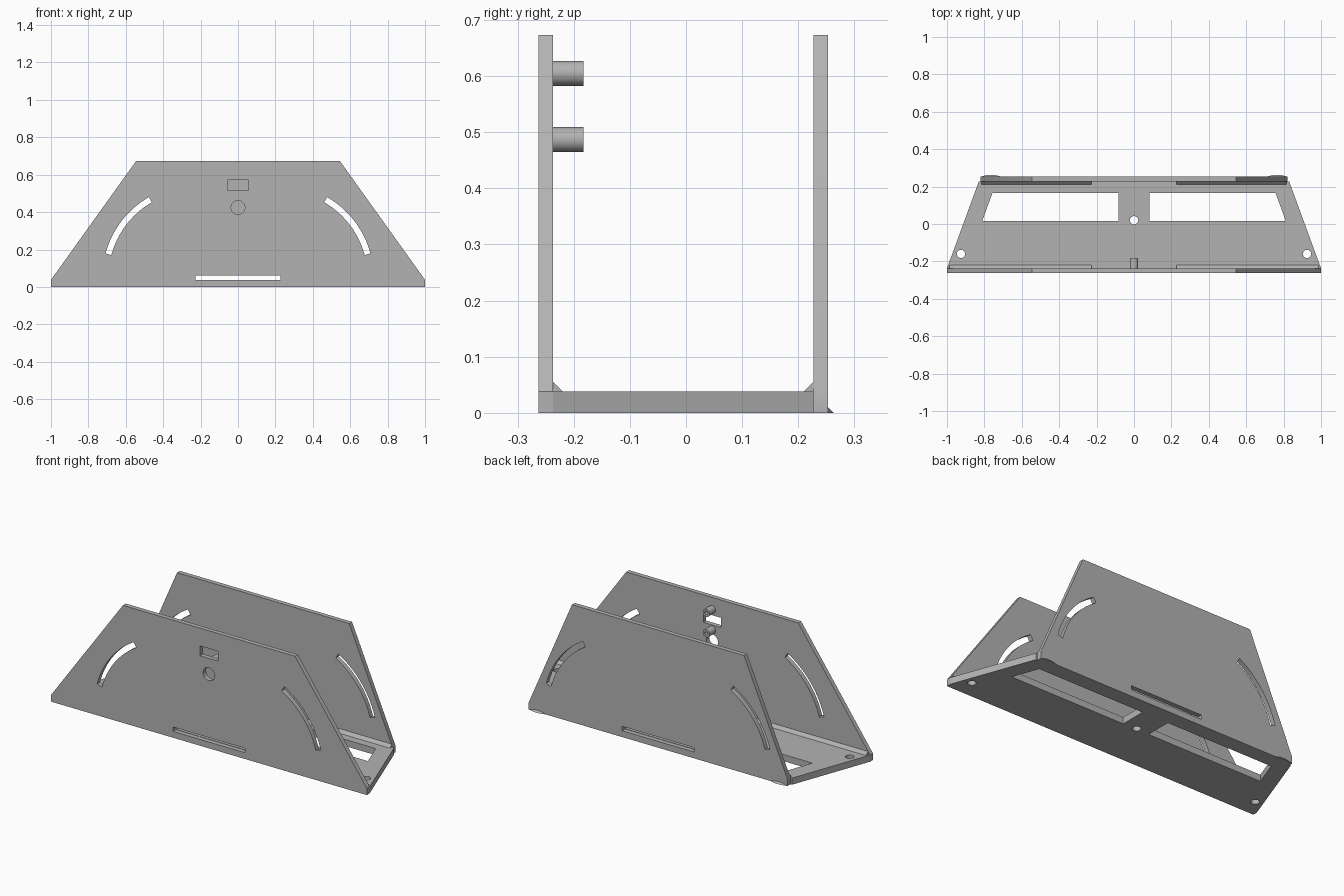
import bpy, bmesh
from math import cos, sin, radians, tau

cube = bpy.data.objects.get("Cube")
if cube:
    bpy.data.objects.remove(cube, do_unlink=True)

grey = bpy.data.materials.new("plain grey")
grey.use_nodes = True
grey.diffuse_color = (0.45, 0.45, 0.45, 1)
grey.node_tree.nodes["Principled BSDF"].inputs["Base Color"].default_value = grey.diffuse_color

PLACE = {"x": lambda u, v, d: (d, u, v),
         "y": lambda u, v, d: (u, d, v),
         "z": lambda u, v, d: (u, v, d)}


def add_object(name, bm):
    bmesh.ops.recalc_face_normals(bm, faces=bm.faces)
    mesh = bpy.data.meshes.new(name)
    bm.to_mesh(mesh)
    bm.free()
    mesh.materials.append(grey)
    obj = bpy.data.objects.new(name, mesh)
    bpy.context.collection.objects.link(obj)
    return obj


def prism(name, outline, axis, start, end):
    bm = bmesh.new()
    rings = [[bm.verts.new(PLACE[axis](u, v, d)) for u, v in outline] for d in (start, end)]
    for ring in rings:
        bm.faces.new(ring)
    n = len(outline)
    for i in range(n):
        j = (i + 1) % n
        bm.faces.new((rings[0][i], rings[0][j], rings[1][j], rings[1][i]))
    return add_object(name, bm)


def circle(u, v, r, n=32):
    return [(u + r * cos(tau * i / n), v + r * sin(tau * i / n)) for i in range(n)]


def rect(u0, u1, v0, v1):
    return [(u0, v0), (u1, v0), (u1, v1), (u0, v1)]


def flip(outline):
    return [(-u, v) for u, v in outline]


def arc_slot():
    angles = [radians(15 + 45 * i / 20) for i in range(21)]
    path = [(0.497, a) for a in angles] + [(0.465, a) for a in reversed(angles)]
    return [(0.228 + r * cos(a), 0.05 + r * sin(a)) for r, a in path]


def select_only(obj):
    bpy.ops.object.select_all(action="DESELECT")
    obj.select_set(True)
    bpy.context.view_layer.objects.active = obj


def cut(obj, outlines, axis, start, end):
    select_only(obj)
    for outline in outlines:
        cutter = prism("cutter", outline, axis, start, end)
        cutter.hide_render = True
        mod = obj.modifiers.new("cut", "BOOLEAN")
        mod.operation, mod.solver, mod.object = "DIFFERENCE", "EXACT", cutter
        bpy.ops.object.modifier_apply(modifier=mod.name)
        bpy.data.objects.remove(cutter, do_unlink=True)


def smooth(obj):
    select_only(obj)
    bpy.ops.object.shade_smooth_by_angle(angle=radians(30))


FRONT, FRONT_IN, BACK_IN, BACK = -0.263, -0.237, 0.227, 0.253
BASE, TOP = 0.038, 0.673

# Base plate with two windows and three screw holes
base = prism("base_plate", [(-1, FRONT_IN), (1, FRONT_IN), (0.83, BACK_IN), (-0.83, BACK_IN)],
             "z", 0, BASE)
window = [(0.083, 0.015), (0.812, 0.015), (0.757, 0.165), (0.083, 0.165)]
holes = [circle(x, y, 0.022) for x, y in ((0, 0.02), (0.925, -0.16), (-0.925, -0.16))]
cut(base, [window, flip(window)] + holes, "z", -0.1, 0.1)
smooth(base)


# Upright walls with curved slots and a low straight slot
def wall(name, half_width, start, end):
    obj = prism(name, [(-half_width, 0), (half_width, 0), (half_width, BASE), (0.545, TOP),
                       (-0.545, TOP), (-half_width, BASE)], "y", start, end)
    slots = [arc_slot(), flip(arc_slot()), rect(-0.228, 0.228, 0.036, 0.061)]
    cut(obj, slots, "y", start - 0.05, end + 0.05)
    return obj


front_wall = wall("front_wall", 1, FRONT, FRONT_IN)
back_wall = wall("back_wall", 0.82, BACK_IN, BACK)
cut(front_wall, [rect(-0.056, 0.056, 0.515, 0.571), circle(0, 0.425, 0.037)], "y", -0.4, -0.2)
smooth(front_wall)
smooth(back_wall)

# Sloped reinforcing strips along the inner corners
for side, sign in (("left", 1), ("right", -1)):
    for name, y, lean, reach in (("front", FRONT_IN, 0.017, 0.986), ("back", BACK_IN, -0.017, 0.815)):
        prism(f"{name}_{side}_corner_strip", [(y, BASE), (y + lean, BASE), (y, BASE + 0.017)],
              "x", 0.228 * sign, reach * sign)

# Hollow posts behind the front wall
for name, z in (("upper_post", 0.605), ("lower_post", 0.487)):
    post = prism(name, circle(0, z, 0.0222), "y", FRONT_IN, -0.183)
    cut(post, [circle(0, z, 0.010)], "y", FRONT_IN + 0.004, -0.15)
    smooth(post)

# Small tapered bulges at the rear lower corners
for side, sign in (("left", 1), ("right", -1)):
    points = [(sign * 0.765 + 0.052 * t, 0.01 * (1 - t * t)) for t in (i / 8 - 1 for i in range(17))]
    bm = bmesh.new()
    low = [bm.verts.new((x, BACK + bulge, 0)) for x, bulge in points]
    high = [bm.verts.new((x, BACK, bulge)) for x, bulge in points]
    for i in range(len(points) - 1):
        bm.faces.new((low[i], low[i + 1], high[i + 1], high[i]))
    bm.faces.new(low)
    bm.faces.new(high)
    bmesh.ops.remove_doubles(bm, verts=bm.verts, dist=0.0001)
    add_object(f"{side}_rear_bulge", bm)
